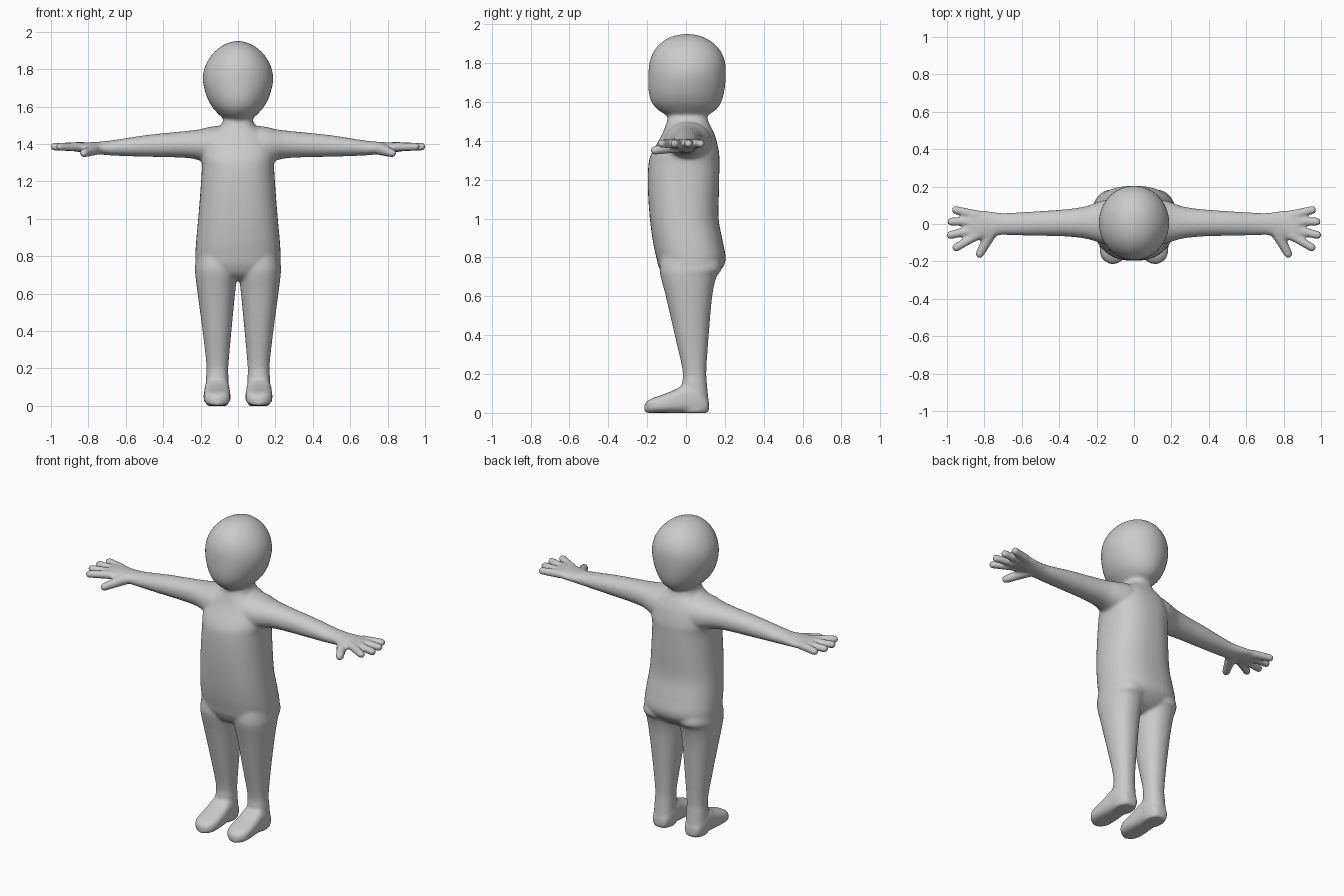
import bpy, bmesh, math
from mathutils import Vector

bm = bmesh.new()
SEG = 40


def loft(sections, power=2.0):
    """Skin a closed volume over (centre, half-axis u, half-axis v) superellipse rings."""
    rings = []
    for c, u, v in sections:
        ring = []
        for i in range(SEG):
            t = 2 * math.pi * i / SEG
            a, b = math.cos(t), math.sin(t)
            a = math.copysign(abs(a) ** (2 / power), a)
            b = math.copysign(abs(b) ** (2 / power), b)
            ring.append(bm.verts.new(Vector(c) + Vector(u) * a + Vector(v) * b))
        rings.append(ring)
    for r0, r1 in zip(rings, rings[1:]):
        for i in range(SEG):
            j = (i + 1) % SEG
            bm.faces.new((r0[i], r0[j], r1[j], r1[i]))
    bm.faces.new(rings[0][::-1])
    bm.faces.new(rings[-1])


def smooth_rows(rows, n=6):
    """Catmull-Rom interpolation between the profile rows."""
    out = []
    for k in range(len(rows) - 1):
        p = [rows[max(0, min(len(rows) - 1, k + d))] for d in (-1, 0, 1, 2)]
        for i in range(n):
            t = i / n
            out.append([0.5 * (2 * b + (c - a) * t + (2*a - 5*b + 4*c - d) * t*t
                               + (3*b - a - 3*c + d) * t**3) for a, b, c, d in zip(*p)])
    return out + [list(rows[-1])]


def upright(rows, power):
    """Rows: z, x centre, half width, front y, back y."""
    loft([((x, (f + b) / 2, z), (w, 0, 0), (0, (b - f) / 2, 0))
          for z, x, w, f, b in smooth_rows(rows)], power)


def finger(base, tip, r0, r1):
    """Tapered stick with a rounded tip."""
    base, tip = Vector(base), Vector(tip)
    d = (tip - base).normalized()
    side = d.cross(Vector((0, 0, 1))).normalized()
    up = side.cross(d)
    secs = [(base, side * r0, up * r0)]
    for k in range(7):
        a = math.radians(k * 14)
        r = r1 * math.cos(a)
        secs.append((tip - d * r1 * (1 - math.sin(a)), side * r, up * r))
    loft(secs)


# Head
upright([(1.50, 0, .072, -.085, .10), (1.53, 0, .075, -.10, .112), (1.56, 0, .105, -.145, .155),
         (1.60, 0, .140, -.178, .182), (1.66, 0, .170, -.193, .198), (1.74, 0, .188, -.194, .205),
         (1.81, 0, .178, -.186, .200), (1.87, 0, .145, -.160, .173), (1.915, 0, .100, -.115, .125),
         (1.94, 0, .053, -.063, .072), (1.951, 0, .006, -.003, .011)], 2.0)

# Neck and torso
upright([(.67, 0, .10, -.06, .08), (.70, 0, .17, -.11, .14), (.75, 0, .222, -.14, .19),
         (.80, 0, .228, -.153, .204), (.88, 0, .224, -.170, .190), (1.0, 0, .213, -.186, .168),
         (1.15, 0, .201, -.196, .170), (1.28, 0, .193, -.193, .172), (1.34, 0, .198, -.175, .170),
         (1.42, 0, .180, -.130, .152), (1.47, 0, .135, -.108, .130), (1.50, 0, .092, -.098, .115),
         (1.54, 0, .074, -.09, .105)], 2.4)

for s in (-1, 1):
    # Leg
    upright([(.86, s*.11, .10, -.12, .15), (.75, s*.117, .112, -.135, .185), (.70, s*.116, .112, -.130, .157),
             (.60, s*.116, .100, -.104, .135), (.40, s*.112, .077, -.058, .117),
             (.22, s*.110, .059, -.018, .105), (.15, s*.111, .060, -.02, .108),
             (.06, s*.112, .062, -.02, .116), (.012, s*.112, .060, -.02, .116), (0, s*.112, .054, -.02, .110)], 2.2)

    # Foot: y, half width, top z
    rows = smooth_rows([(.118, .02, .06), (.108, .045, .08), (.06, .064, .13), (0, .067, .148),
                        (-.06, .070, .118), (-.12, .072, .094), (-.17, .066, .077), (-.198, .045, .062),
                        (-.213, .015, .048)])
    loft([((s * .112, y, t / 2), (w, 0, 0), (0, 0, t / 2)) for y, w, t in rows], 2.9)

    # Arm and palm: x, y centre, half depth, bottom z, top z
    rows = smooth_rows([(.05, .01, .13, 1.27, 1.50), (.14, .01, .122, 1.285, 1.493), (.20, .01, .105, 1.31, 1.479),
                        (.26, .008, .086, 1.324, 1.471), (.36, .006, .073, 1.329, 1.461), (.50, .003, .066, 1.332, 1.446),
                        (.65, 0, .060, 1.337, 1.423), (.72, 0, .060, 1.342, 1.414), (.79, -.004, .074, 1.350, 1.409),
                        (.85, -.008, .083, 1.357, 1.410), (.885, -.008, .078, 1.362, 1.409)])
    loft([((s * x, y, (lo + hi) / 2), (0, d, 0), (0, 0, (hi - lo) / 2)) for x, y, d, lo, hi in rows], 2.1)

    # Fingers
    for base_y, tip_x, tip_y in ((.048, .975, .080), (.014, 1.0, .012), (-.026, 1.003, -.064), (-.060, .970, -.137)):
        finger((s * .84, base_y, 1.384), (s * tip_x, tip_y, 1.386), .025, .022)
    # Thumb
    finger((s * .755, -.03, 1.375), (s * .835, -.180, 1.347), .034, .023)

bmesh.ops.recalc_face_normals(bm, faces=bm.faces)
mesh = bpy.data.meshes.new("body")
bm.to_mesh(mesh)
bm.free()
body = bpy.data.objects.new("body", mesh)
bpy.context.collection.objects.link(body)

# Fuse the parts into one soft skin
fuse = body.modifiers.new("fuse", 'REMESH')
fuse.mode = 'VOXEL'
fuse.voxel_size = 0.0085
fuse.use_smooth_shade = True
soft = body.modifiers.new("soften", 'SMOOTH')
soft.factor = 0.5
soft.iterations = 8
